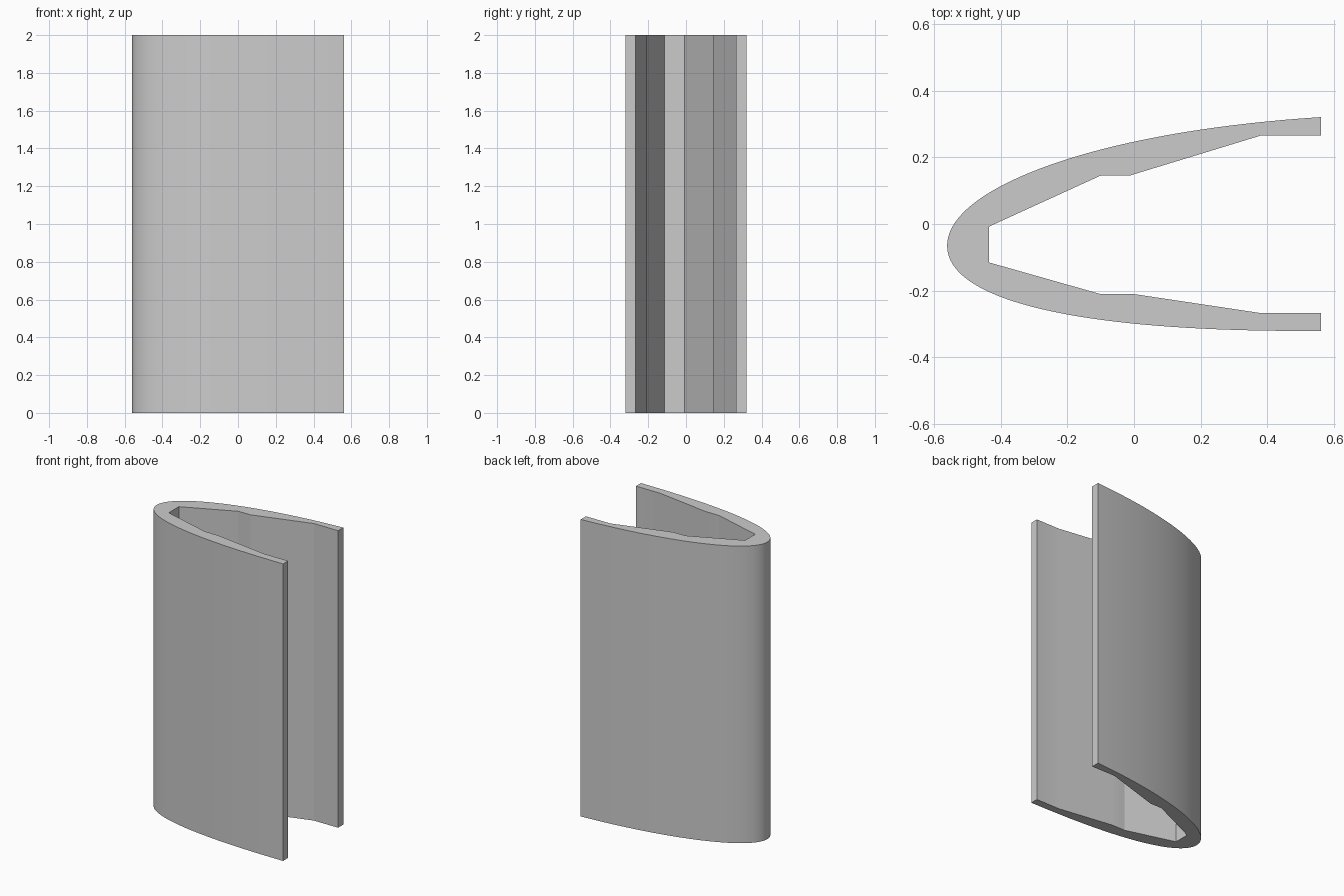
import bpy
import bmesh
import math

cube = bpy.data.objects.get("Cube")
if cube:
    bpy.data.objects.remove(cube, do_unlink=True)

HALF = 0.56      # half the section length
HEIGHT = 2.0
STEPS = 40       # points along each outer side


def outer_point(t, side):
    """Point on the cambered aerofoil nose, t from 0 (nose) to 1 (open end)."""
    u = 2 * HALF * t * t
    s = u / 4.48
    thick = 3.236 * (0.2969 * math.sqrt(s) - 0.126 * s - 0.3516 * s**2
                     + 0.2843 * s**3 - 0.1015 * s**4)
    camber = -0.065 + 0.0812 * u - 0.0207 * u * u
    return (u - HALF, camber + side * thick)


# Outer skin from the upper open end, round the nose, to the lower open end
outer = [outer_point(1 - i / STEPS, 1) for i in range(STEPS)]
outer += [outer_point(i / STEPS, -1) for i in range(STEPS + 1)]

# Faceted inner wall, back from the lower end to the upper end
inner = [(HALF, -0.267), (0.38, -0.267), (0.0, -0.21), (-0.10, -0.21),
         (-0.435, -0.115), (-0.435, -0.008), (-0.10, 0.145),
         (-0.01, 0.146), (0.38, 0.265), (HALF, 0.265)]

# Extrude the section upwards
bm = bmesh.new()
base = bm.faces.new([bm.verts.new((x, y, 0)) for x, y in outer + inner])
grown = bmesh.ops.extrude_face_region(bm, geom=[base], use_keep_orig=True)
top = [v for v in grown["geom"] if isinstance(v, bmesh.types.BMVert)]
bmesh.ops.translate(bm, verts=top, vec=(0, 0, HEIGHT))
bmesh.ops.recalc_face_normals(bm, faces=bm.faces)
mesh = bpy.data.meshes.new("leading_edge_shell")
bm.to_mesh(mesh)
bm.free()

shell = bpy.data.objects.new("leading_edge_shell", mesh)
bpy.context.collection.objects.link(shell)

# Plain grey
grey = bpy.data.materials.new("plain_grey")
grey.use_nodes = True
colour = (0.6, 0.6, 0.6, 1)
grey.diffuse_color = colour
grey.node_tree.nodes["Principled BSDF"].inputs["Base Color"].default_value = colour
mesh.materials.append(grey)

# Smooth outer skin, crisp inner facets
bpy.ops.object.select_all(action='DESELECT')
shell.select_set(True)
bpy.context.view_layer.objects.active = shell
bpy.ops.object.shade_smooth_by_angle(angle=math.radians(12))
